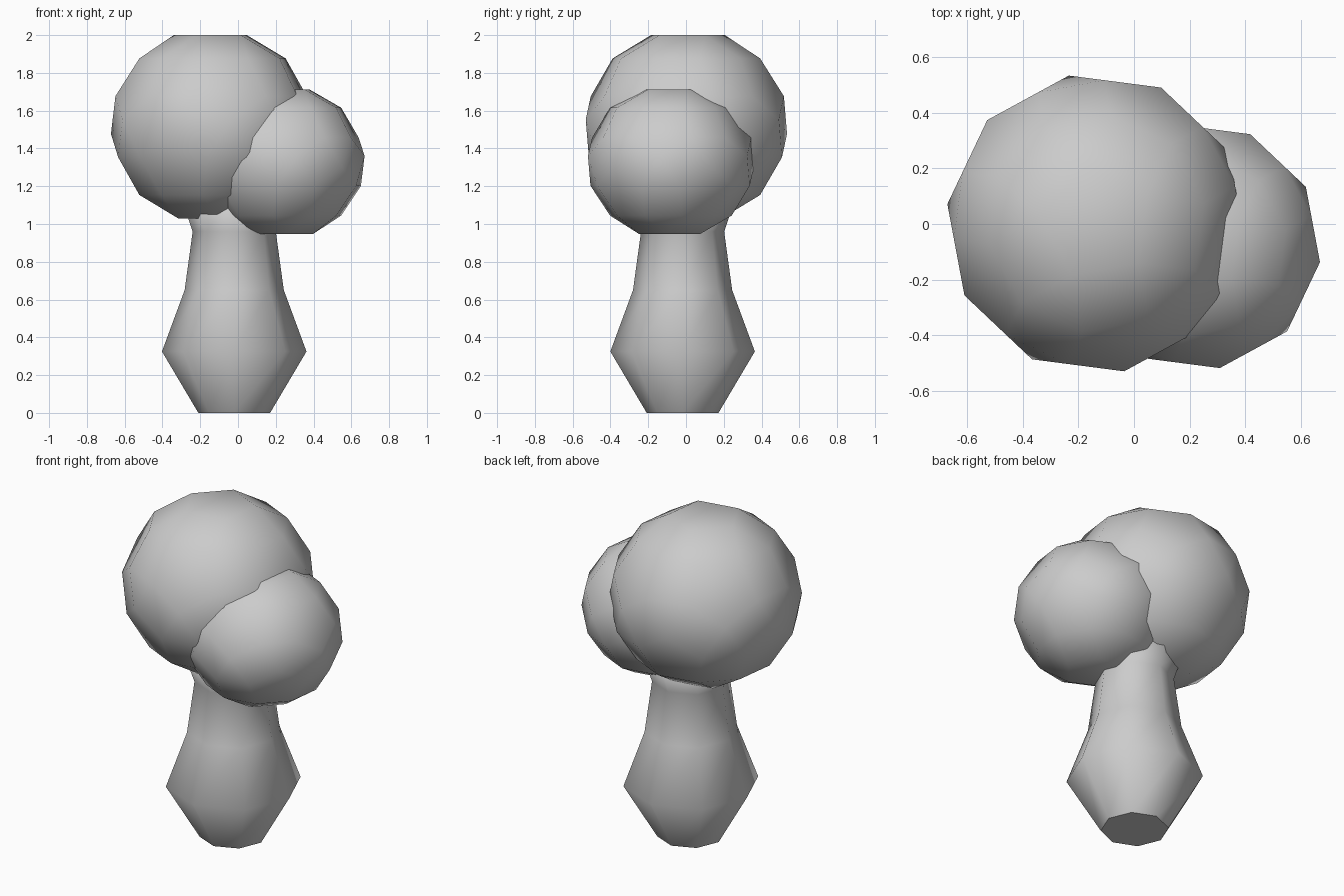
import bpy, bmesh, math
from mathutils import Matrix, Vector

if "Cube" in bpy.data.objects:
    bpy.data.objects.remove(bpy.data.objects["Cube"])

grey = bpy.data.materials.new("plain_grey")
grey.diffuse_color = (0.6, 0.6, 0.6, 1)
grey.use_nodes = True
grey.node_tree.nodes["Principled BSDF"].inputs["Base Color"].default_value = grey.diffuse_color


def finish(name, bm):
    bmesh.ops.recalc_face_normals(bm, faces=bm.faces)
    for f in bm.faces:
        f.smooth = True
    mesh = bpy.data.meshes.new(name)
    bm.to_mesh(mesh)
    bm.free()
    mesh.materials.append(grey)
    obj = bpy.data.objects.new(name, mesh)
    bpy.context.collection.objects.link(obj)
    return obj


# Faceted ball: twelve pentagons, one around each icosahedron corner,
# joined by squares and triangles
def ball(name, centre, radius, squash=0.965, turn=64.6):
    ico = bmesh.new()
    bmesh.ops.create_icosphere(ico, subdivisions=1, radius=1)
    ring = next(v.co for v in ico.verts if 0.1 < v.co.z < 0.9)
    spin = Matrix.Rotation(math.radians(turn) - math.atan2(ring.y, ring.x), 3, 'Z')
    bm = bmesh.new()
    for f in ico.faces:
        mid = f.calc_center_median()
        for v in f.verts:
            axis = v.co.normalized()
            out = (mid - axis * mid.dot(axis)).normalized()
            p = spin @ (axis * 0.9246 + out * 0.381) * radius
            bm.verts.new(Vector((p.x, p.y, p.z * squash)) + Vector(centre))
    ico.free()
    bmesh.ops.convex_hull(bm, input=bm.verts[:])
    bmesh.ops.dissolve_limit(bm, angle_limit=math.radians(3),
                             verts=bm.verts[:], edges=bm.edges[:])
    return finish(name, bm)


ball("large_foliage", (-0.135, 0.002, 1.515), 0.5435)
ball("small_foliage", (0.227, -0.08, 1.33), 0.448, 0.925)

# Trunk: eight-sided bulging post that flares where it enters the foliage
SIDES = 8
profile = [(0.19, 0), (0.3825, 0.325), (0.2625, 0.65), (0.22, 0.96), (0.275, 1.12)]
bm = bmesh.new()
rings = [[bm.verts.new((-0.02 + r * math.cos(math.tau * i / SIDES),
                        -0.018 + r * math.sin(math.tau * i / SIDES), z))
          for i in range(SIDES)] for r, z in profile]
for low, high in zip(rings, rings[1:]):
    for i in range(SIDES):
        j = (i + 1) % SIDES
        bm.faces.new((low[i], low[j], high[j], high[i]))
base = bm.faces.new(rings[0][::-1])
bm.faces.new(rings[-1])
for e in base.edges:
    e.smooth = False
finish("trunk", bm)
